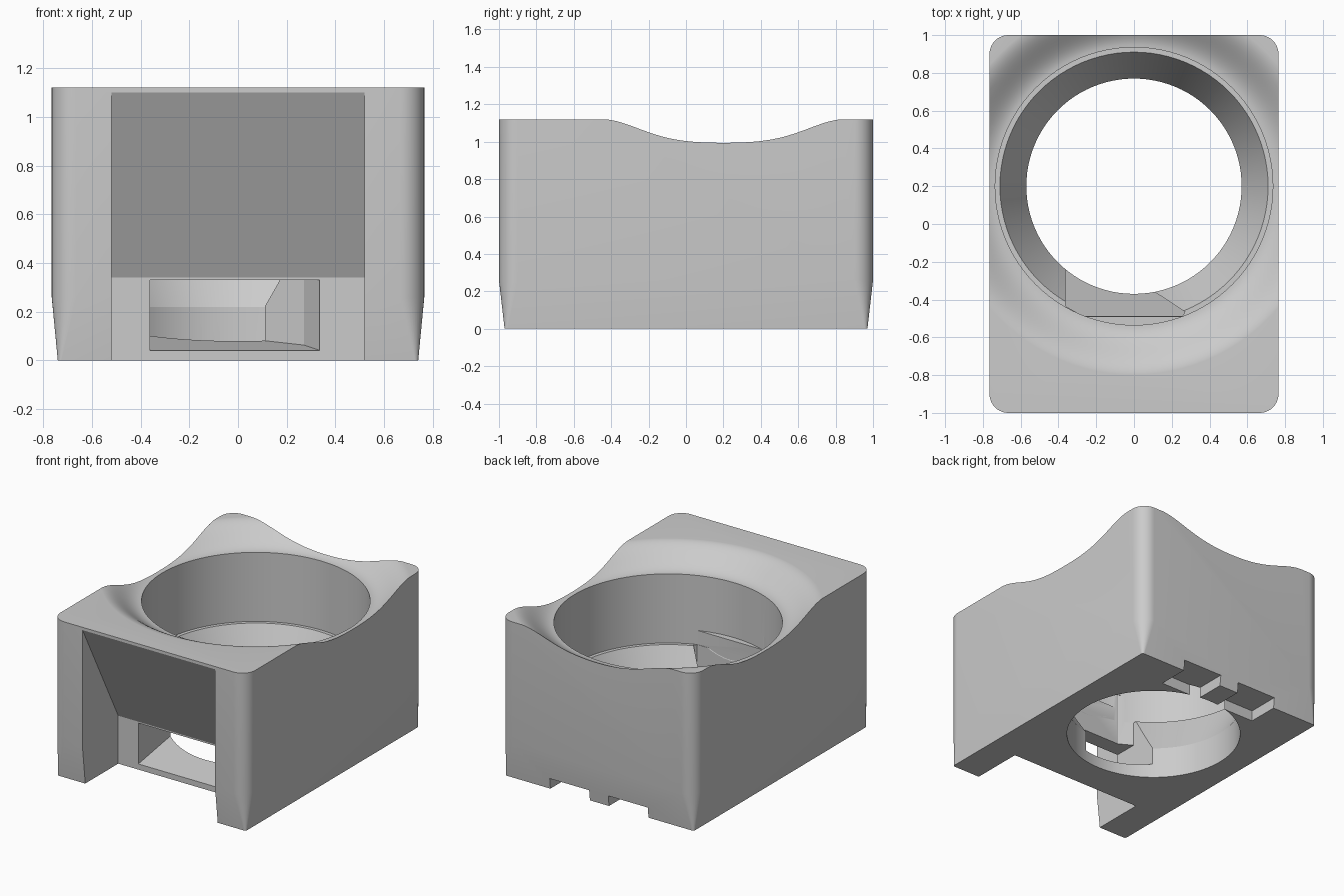
import bpy, bmesh, math
from mathutils import Vector

cube = bpy.data.objects.get("Cube")
if cube:
    bpy.data.objects.remove(cube, do_unlink=True)

grey = bpy.data.materials.new("plain grey")
grey.use_nodes = True
colour = (0.6, 0.6, 0.6, 1)
grey.diffuse_color = colour
grey.node_tree.nodes["Principled BSDF"].inputs["Base Color"].default_value = colour


def finish(bm, name):
    bmesh.ops.recalc_face_normals(bm, faces=bm.faces)
    mesh = bpy.data.meshes.new(name)
    bm.to_mesh(mesh)
    bm.free()
    mesh.materials.append(grey)
    obj = bpy.data.objects.new(name, mesh)
    bpy.context.collection.objects.link(obj)
    return obj


def loft(name, rings):
    bm = bmesh.new()
    loops = [[bm.verts.new(p) for p in ring] for ring in rings]
    n = len(loops[0])
    for a, b in zip(loops, loops[1:]):
        for i in range(n):
            j = (i + 1) % n
            bm.faces.new((a[i], a[j], b[j], b[i]))
    bm.faces.new(loops[0])
    bm.faces.new(loops[-1])
    return finish(bm, name)


def rounded_ring(hx, hy, r, z, steps=10):
    ring = []
    for q, (sx, sy) in enumerate(((1, 1), (-1, 1), (-1, -1), (1, -1))):
        for i in range(steps + 1):
            a = math.pi / 2 * (q + i / steps)
            ring.append((sx * (hx - r) + r * math.cos(a), sy * (hy - r) + r * math.sin(a), z))
    return ring


def plan_prism(name, points, z0, z1):
    return loft(name, [[(x, y, z) for x, y in points] for z in (z0, z1)])


def box(name, x0, x1, y0, y1, z0, z1):
    return plan_prism(name, [(x0, y0), (x1, y0), (x1, y1), (x0, y1)], z0, z1)


def combine(target, tool, operation="DIFFERENCE"):
    mod = target.modifiers.new(tool.name, "BOOLEAN")
    mod.operation = operation
    mod.solver = "EXACT"
    mod.object = tool
    bpy.context.view_layer.objects.active = target
    bpy.ops.object.modifier_apply(modifier=mod.name)
    bpy.data.objects.remove(tool, do_unlink=True)


# Outer block with rounded uprights and a tapered foot
body = loft("housing", [
    rounded_ring(0.74, 0.97, 0.015, 0),
    rounded_ring(0.765, 1.0, 0.1, 0.26),
    rounded_ring(0.765, 1.0, 0.1, 1.12),
])

# Stepped bore, funnel and dished rim, turned around one axis
profile = [(0.57, -0.1), (0.57, 0.22), (0.71, 0.5), (0.735, 0.5)]
for i in range(17):
    t = i / 16
    profile.append((0.735 + 0.27 * t, 0.99 + 0.1305 * (1 - math.cos(math.pi * t)) / 2))
profile.append((1.005, 1.4))
segments = 96
bore = loft("bore_cutter", [
    [(r * math.cos(2 * math.pi * i / segments),
      0.2 + r * math.sin(2 * math.pi * i / segments), z) for i in range(segments)]
    for r, z in profile])
combine(body, bore)

# Flat lip inside the bore above the window
combine(body, box("inner_lip", -0.27, 0.27, -0.56, -0.49, 0.3, 0.6), "UNION")

# Front recess with a sloping ceiling
side = [(-1.2, -0.1), (-0.6, -0.1), (-0.6, 0.34), (-1.0, 1.1), (-1.2, 1.48)]
combine(body, loft("recess_cutter", [[(x, y, z) for y, z in side] for x in (-0.52, 0.52)]))

# Window passage: one slanted cheek and a gently rising floor
window = plan_prism("window_cutter", [
    (-0.362, -0.7), (0.335, -0.7), (0.335, -0.59), (0.27, -0.465),
    (0.11, -0.36), (0.08, -0.1), (-0.362, -0.1)], 0, 0.33)
for v in window.data.vertices:
    if v.co.z < 0.1:
        v.co.z = 0.04 + 0.17 * (v.co.y + 0.6)
combine(body, window)

# Gap through the funnel above the passage
combine(body, plan_prism("funnel_gap_cutter", [
    (-0.362, -0.435), (-0.27, -0.488), (0.255, -0.488), (0.27, -0.465),
    (0.11, -0.36), (0.08, -0.1), (-0.362, -0.1)], 0.2, 0.7))

# Two slots under the back edge
for s in (-1, 1):
    x0, x1 = sorted((s * 0.075, s * 0.385))
    combine(body, box("slot_cutter", x0, x1, 0.75, 1.2, -0.1, 0.075))

bpy.ops.object.select_all(action="DESELECT")
body.select_set(True)
bpy.context.view_layer.objects.active = body
bpy.ops.object.shade_smooth_by_angle(angle=math.radians(25))
